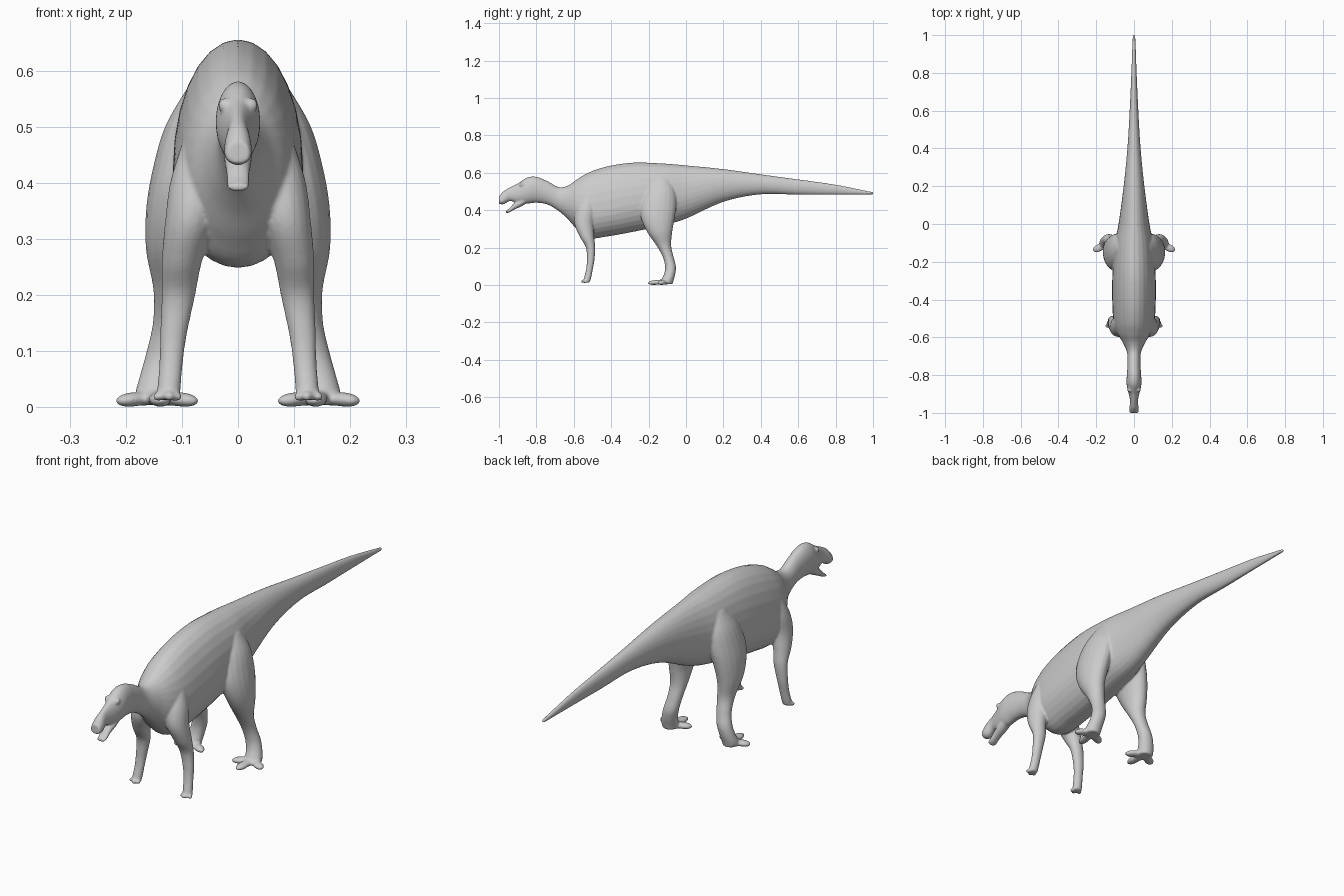
import bpy, bmesh
from math import cos, sin, pi
from mathutils import Vector, Matrix

if "Cube" in bpy.data.objects:
    bpy.data.objects.remove(bpy.data.objects["Cube"])

SIDES = 28
bm = bmesh.new()


def spline(rows, n=5):
    """Catmull-Rom interpolation of every column."""
    out = []
    for i in range(len(rows) - 1):
        a, b, c, d = (rows[max(0, min(len(rows) - 1, i + k))] for k in (-1, 0, 1, 2))
        for j in range(n):
            t = j / n
            out.append([0.5 * (2 * q + (r - p) * t + (2 * p - 5 * q + 4 * r - s) * t * t
                               + (3 * q - p - 3 * r + s) * t ** 3)
                        for p, q, r, s in zip(a, b, c, d)])
    out.append(list(rows[-1]))
    return out


def loft(rings):
    """Closed skin over a list of rings, capped at both ends."""
    vs = [[bm.verts.new(p) for p in ring] for ring in rings]
    n = len(vs[0])
    for a, b in zip(vs, vs[1:]):
        for i in range(n):
            j = (i + 1) % n
            bm.faces.new((a[i], a[j], b[j], b[i]))
    bm.faces.new(vs[0])
    bm.faces.new(vs[-1])


def upright_rings(rows):
    """Rows: y, bottom, top, half width, height fraction of the widest point."""
    rings = []
    for y, lo, hi, w, f in spline(rows):
        mid = lo + f * (hi - lo)
        ring = []
        for k in range(SIDES):
            t = 2 * pi * k / SIDES
            c, s = cos(t), sin(t)
            ring.append((w * c, y, mid + s * ((hi - mid) if s > 0 else (mid - lo))))
        rings.append(ring)
    loft(rings)


def limb(rows, side):
    """Rows: x, y, z, x radius, y radius."""
    loft([[(side * (x + rx * cos(2 * pi * k / 20)), y + ry * sin(2 * pi * k / 20), z)
           for k in range(20)] for x, y, z, rx, ry in spline(rows)])


def toe(base, tip, width, height, side):
    """Flattened, tapering toe with a slightly swollen end."""
    a, b = Vector(base), Vector(tip)
    across = (b - a).cross(Vector((0, 0, 1))).normalized()
    rings = []
    for t, r in spline([(0, 1), (.4, .85), (.7, .85), (.9, .6), (1, .2)], 4):
        c = a.lerp(b, t)
        ring = []
        for k in range(14):
            p = c + across * (width * r * cos(2 * pi * k / 14))
            p.z += height * r * sin(2 * pi * k / 14)
            ring.append((side * p.x, p.y, p.z))
        rings.append(ring)
    loft(rings)


# Tail, trunk, neck, skull and upper beak
upright_rings([
    (1.0, .484, .497, .007, .5), (.8, .483, .537, .014, .5), (.6, .483, .565, .023, .5),
    (.4, .485, .592, .035, .5), (.2, .445, .62, .055, .5), (0, .355, .64, .082, .45),
    (-.12, .32, .65, .105, .42), (-.28, .285, .655, .115, .4), (-.42, .26, .635, .115, .38),
    (-.52, .25, .602, .108, .4), (-.58, .295, .567, .088, .45), (-.63, .35, .533, .058, .5),
    (-.68, .395, .524, .037, .5), (-.74, .43, .555, .034, .5), (-.80, .44, .579, .038, .5),
    (-.85, .435, .575, .039, .5), (-.90, .437, .543, .028, .45), (-.94, .449, .523, .020, .4),
    (-.975, .432, .502, .025, .35), (-1.0, .434, .474, .022, .4)])

# Lower jaw
upright_rings([(-.84, .445, .50, .026, .5), (-.88, .421, .465, .025, .5),
               (-.92, .402, .436, .021, .5), (-.945, .388, .410, .021, .5),
               (-.962, .384, .398, .018, .5)])

hind_leg = [(.05, -.13, .57, .04, .05), (.075, -.14, .50, .055, .085),
            (.095, -.15, .42, .058, .098), (.11, -.15, .35, .054, .088),
            (.118, -.14, .28, .046, .066), (.115, -.118, .21, .036, .039),
            (.12, -.095, .15, .032, .029), (.13, -.083, .10, .033, .029),
            (.14, -.087, .06, .034, .030), (.147, -.10, .025, .036, .034),
            (.147, -.105, .005, .033, .034)]
front_leg = [(.06, -.52, .47, .04, .04), (.075, -.535, .40, .046, .055),
             (.085, -.545, .33, .045, .052), (.10, -.53, .26, .036, .039),
             (.106, -.51, .20, .030, .025), (.115, -.51, .13, .024, .020),
             (.119, -.517, .08, .021, .018), (.123, -.527, .035, .021, .019),
             (.125, -.533, .014, .021, .018)]

for side in (-1, 1):
    limb(hind_leg, side)
    limb(front_leg, side)
    # Three spread toes on the hind foot
    for tip in ((.072, -.145, .011), (.135, -.203, .011), (.216, -.142, .011)):
        toe((.146, -.105, .018), tip, .023, .015, side)
    # Short fingers on the front foot
    for tip in ((.102, -.55, .018), (.122, -.562, .019), (.151, -.545, .018)):
        toe((.125, -.528, .022), tip, .012, .010, side)
    # Brow over the eye
    bmesh.ops.create_uvsphere(bm, u_segments=16, v_segments=10, radius=.013,
                              matrix=Matrix.Translation((side * .023, -.878, .538)))

bmesh.ops.recalc_face_normals(bm, faces=bm.faces[:])
mesh = bpy.data.meshes.new("dinosaur_body")
bm.to_mesh(mesh)
bm.free()
body = bpy.data.objects.new("dinosaur_body", mesh)
bpy.context.collection.objects.link(body)

# Fuse all parts into one skin and soften the joins
fuse = body.modifiers.new("fuse", 'REMESH')
fuse.mode = 'VOXEL'
fuse.voxel_size = .0045
fuse.use_smooth_shade = True
soften = body.modifiers.new("soften", 'SMOOTH')
soften.factor = .5
soften.iterations = 5
